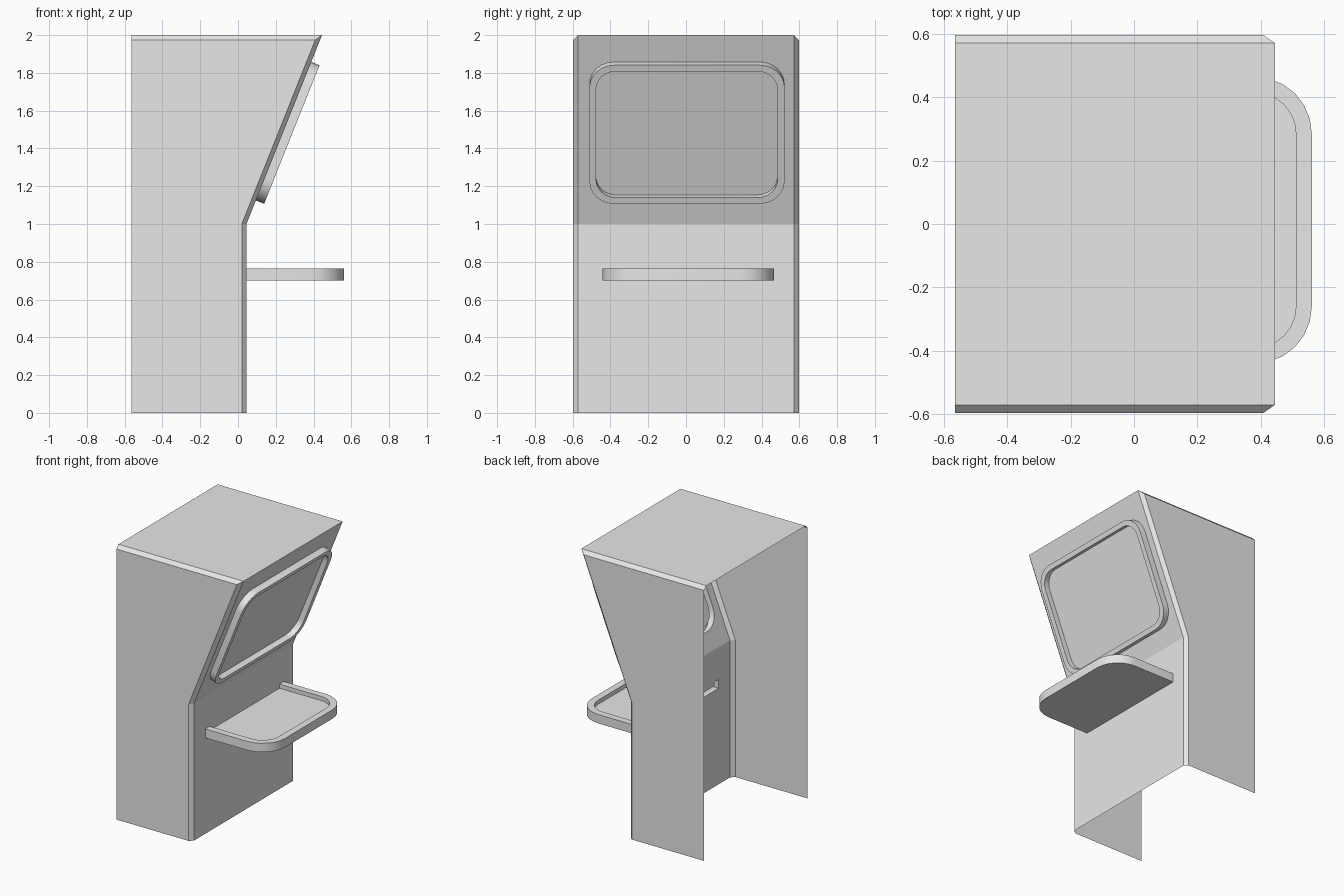
import bpy
import bmesh
import math
from mathutils import Vector

cube = bpy.data.objects.get("Cube")
if cube:
    bpy.data.objects.remove(cube, do_unlink=True)

grey = bpy.data.materials.new("light_grey")
grey.use_nodes = True
grey.diffuse_color = (0.8, 0.8, 0.8, 1)
for node in grey.node_tree.nodes:
    if node.type == "BSDF_PRINCIPLED":
        node.inputs["Base Color"].default_value = (0.8, 0.8, 0.8, 1)


def finish(bm, name, smooth):
    mesh = bpy.data.meshes.new(name)
    for f in bm.faces:
        f.smooth = smooth
    bm.to_mesh(mesh)
    bm.free()
    mesh.materials.append(grey)
    if smooth:
        mesh.set_sharp_from_angle(angle=math.radians(30))
    obj = bpy.data.objects.new(name, mesh)
    bpy.context.collection.objects.link(obj)
    return obj


def arc(cx, cy, r, start, steps=6):
    """Quarter circle, anticlockwise from the start angle in degrees."""
    angles = [math.radians(start + 90 * i / steps) for i in range(steps + 1)]
    return [(cx + r * math.cos(a), cy + r * math.sin(a)) for a in angles]


def rounded_rect(x0, x1, y0, y1, r):
    return (arc(x1 - r, y1 - r, r, 0) + arc(x0 + r, y1 - r, r, 90)
            + arc(x0 + r, y0 + r, r, 180) + arc(x1 - r, y0 + r, r, 270))


def ring_shell(name, rings, closed, cap_first):
    """Skin a series of matching rings and cap the last one."""
    bm = bmesh.new()
    loops = [[bm.verts.new(p) for p in ring] for ring in rings]
    count = len(loops[0])
    for a, b in zip(loops, loops[1:]):
        for i in range(count if closed else count - 1):
            j = (i + 1) % count
            bm.faces.new((a[i], a[j], b[j], b[i]))
    bm.faces.new(loops[-1])
    if cap_first:
        bm.faces.new(loops[0][::-1])
    bmesh.ops.recalc_face_normals(bm, faces=bm.faces[:])
    return finish(bm, name, True)


def holed_panel(bm, outline, hole, normal):
    """Flat panel with one opening."""
    edges = []
    for loop in (outline, hole):
        vs = [bm.verts.new(p) for p in loop]
        edges += [bm.edges.new((vs[i - 1], vs[i])) for i in range(len(vs))]
    bmesh.ops.triangle_fill(bm, use_beauty=True, use_dissolve=False,
                            edges=edges, normal=normal)


# Cabinet dimensions
BACK, FRONT, TIP = -0.565, 0.045, 0.445
BEND, TOP = 1.0, 2.0
HALF, BEVEL = 0.597, 0.025
INNER = HALF - BEVEL

# Frame of the sloping upper panel
up = Vector((TIP - FRONT, 0, TOP - BEND)).normalized()
out = Vector((up.z, 0, -up.x))
origin = Vector((FRONT, 0, BEND))


def on_slope(points, height):
    return [origin + Vector((0, y, 0)) + up * s + out * height for y, s in points]


# Screen: raised rounded frame with a sunken face
outer = rounded_rect(-0.512, 0.522, 0.134, 0.924, 0.13)
inner = rounded_rect(-0.477, 0.485, 0.169, 0.889, 0.105)
ring_shell("screen", [on_slope(outer, 0), on_slope(outer, 0.047),
                      on_slope(inner, 0.047), on_slope(inner, 0.007)], True, False)


# Shelf: rounded tray with a raised rim, open toward the cabinet
def tray_path(x1, y0, y1, r):
    return ([(FRONT, y0)] + arc(x1 - r, y0 + r, r, 270)
            + arc(x1 - r, y1 - r, r, 0) + [(FRONT, y1)])


def at_height(path, z):
    return [Vector((x, y, z)) for x, y in path]


rim = tray_path(0.562, -0.441, 0.465, 0.18)
lip = tray_path(0.512, -0.391, 0.415, 0.13)
tray_rings = [at_height(rim, 0.70), at_height(rim, 0.765),
              at_height(lip, 0.765), at_height(lip, 0.735)]
ring_shell("shelf", tray_rings, False, True)

# Cabinet: open-backed shell with bevelled side edges
bm = bmesh.new()


def face(*points):
    bm.faces.new([bm.verts.new(p) for p in points])


slot = [r[0] for r in tray_rings] + [r[-1] for r in reversed(tray_rings)]
holed_panel(bm, [(FRONT, -INNER, 0), (FRONT, INNER, 0),
                 (FRONT, INNER, BEND), (FRONT, -INNER, BEND)], slot, (1, 0, 0))
holed_panel(bm, [(FRONT, -INNER, BEND), (FRONT, INNER, BEND),
                 (TIP, INNER, TOP), (TIP, -INNER, TOP)], on_slope(outer, 0), out)
face((BACK, -INNER, TOP), (TIP, -INNER, TOP), (TIP, INNER, TOP), (BACK, INNER, TOP))

for side in (-1, 1):
    # Matching corners of the front edge and of the side wall
    edge = [Vector((x, side * INNER, z)) for x, z in
            ((FRONT, 0), (FRONT, BEND), (TIP, TOP), (BACK, TOP))]
    wall = [Vector((x, side * HALF, z)) for x, z in
            ((FRONT - BEVEL, 0), (FRONT - BEVEL, BEND),
             (TIP - 0.036, TOP - BEVEL), (BACK, TOP - BEVEL))]
    for i in range(3):
        face(edge[i], edge[i + 1], wall[i + 1], wall[i])
    face(*wall, Vector((BACK, side * HALF, 0)))

bmesh.ops.remove_doubles(bm, verts=bm.verts[:], dist=0.0005)
bm.normal_update()
centre = Vector((-0.3, 0, 1))
for f in bm.faces:
    if f.normal.dot(f.calc_center_median() - centre) < 0:
        f.normal_flip()
finish(bm, "cabinet", False)
